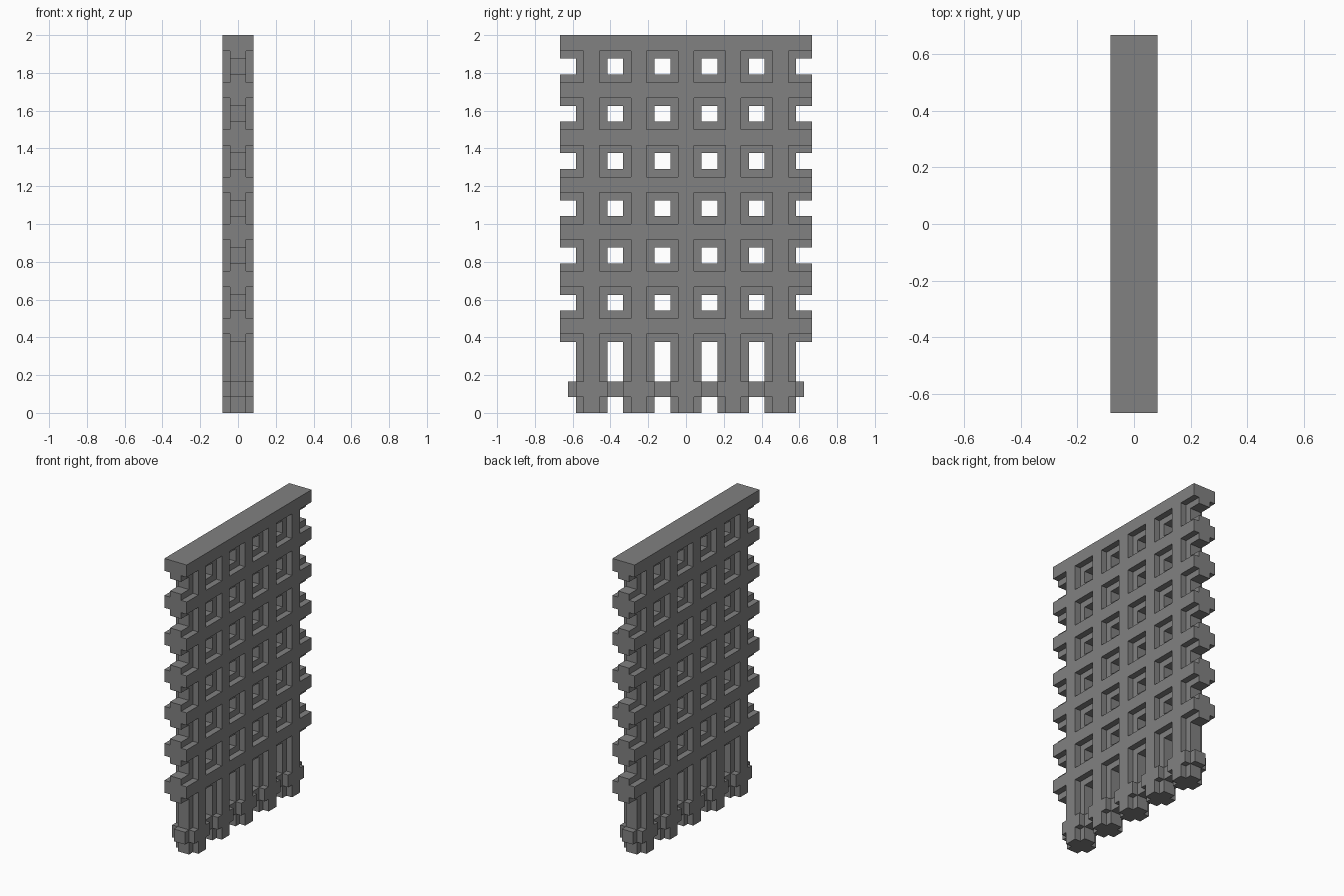
import bpy
import bmesh
from mathutils import Vector

cube = bpy.data.objects.get("Cube")
if cube:
    bpy.data.objects.remove(cube, do_unlink=True)

U = 1 / 24  # lattice module

iron = bpy.data.materials.new("iron_grey")
iron.use_nodes = True
colour = (0.22, 0.22, 0.22, 1)
iron.diffuse_color = colour
iron.node_tree.nodes["Principled BSDF"].inputs["Base Color"].default_value = colour


def stepped(core, rib):
    """Plus-shaped section as (depth, width): a wide core with ribs on both faces."""
    return [(-2, -rib), (-1, -rib), (-1, -core), (1, -core), (1, -rib), (2, -rib),
            (2, rib), (1, rib), (1, core), (-1, core), (-1, rib), (-2, rib)]


def extrude_bar(name, section, place, start, end):
    """Extrude a section; place maps (depth, width, length) to a point in modules."""
    bm = bmesh.new()
    face = bm.faces.new([bm.verts.new(Vector(place(d, w, start)) * U) for d, w in section])
    shift = (Vector(place(0, 0, end)) - Vector(place(0, 0, start))) * U
    top = bmesh.ops.extrude_face_region(bm, geom=[face], use_keep_orig=True)["geom"]
    bmesh.ops.translate(bm, vec=shift, verts=[v for v in top if isinstance(v, bmesh.types.BMVert)])
    bmesh.ops.recalc_face_normals(bm, faces=bm.faces)
    mesh = bpy.data.meshes.new(name)
    bm.to_mesh(mesh)
    bm.free()
    mesh.materials.append(iron)
    obj = bpy.data.objects.new(name, mesh)
    bpy.context.collection.objects.link(obj)


# Upright bars, each with a collar and a foot below it
for i in range(5):
    y = 6 * (i - 2)

    def upright(d, w, t, y=y):
        return (d, y + w, t)

    extrude_bar(f"upright_bar_{i + 1}", stepped(2, 1), upright, 4, 46.8)
    extrude_bar(f"collar_{i + 1}", stepped(3, 2), upright, 2, 4)
    extrude_bar(f"foot_{i + 1}", stepped(2, 1), upright, 0, 2)

# Cross bars
for i in range(6):
    z = 11 + 6 * i
    extrude_bar(f"cross_bar_{i + 1}", stepped(2, 1),
                lambda d, w, t, z=z: (d, t, z + w), -16, 16)

# Top rail, flat on its upper side
rail = [(-2, 48), (-2, 46), (-1, 46), (-1, 45), (1, 45), (1, 46), (2, 46), (2, 48)]
extrude_bar("top_rail", rail, lambda d, w, t: (d, t, w), -16, 16)
